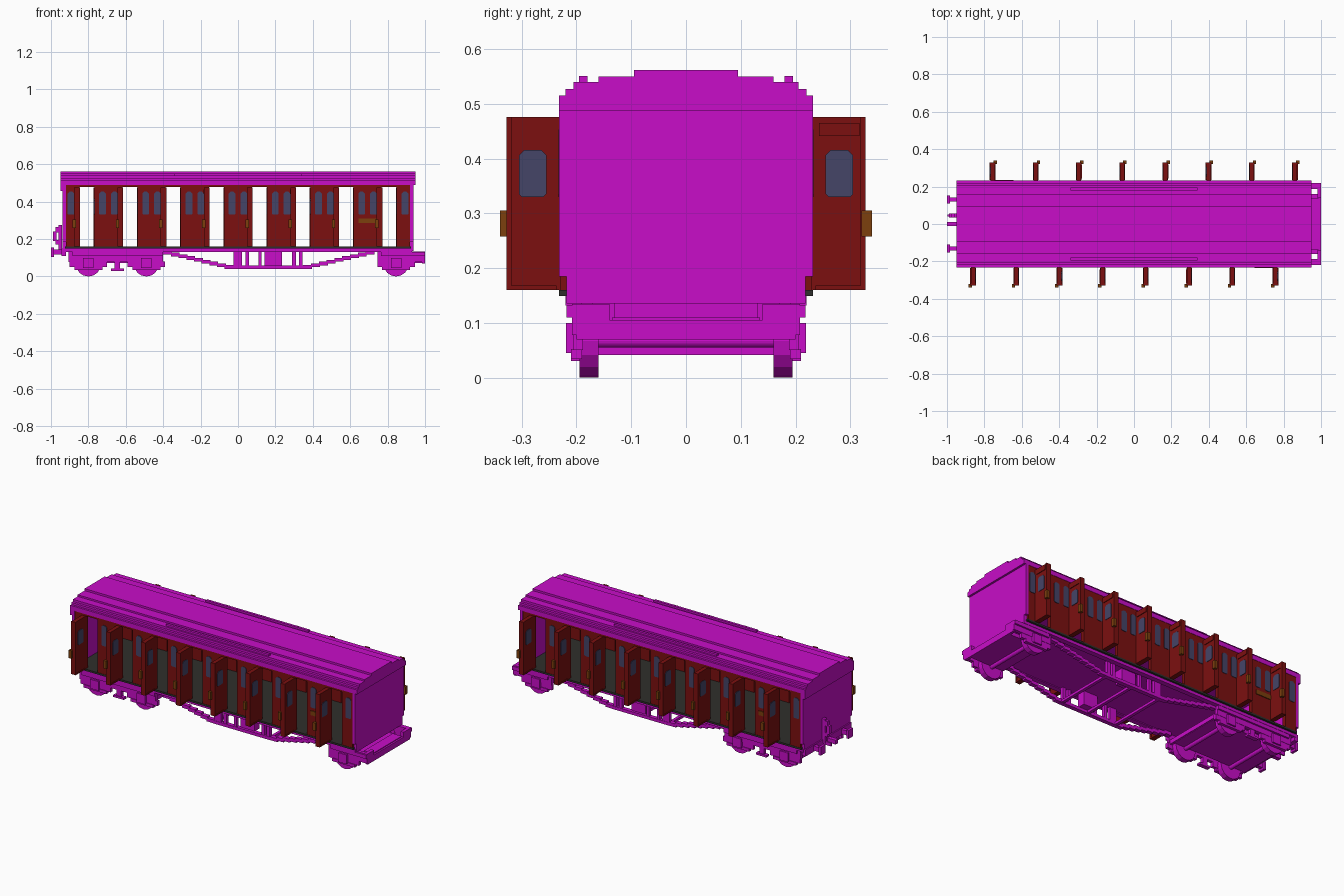
import bpy, bmesh, math
from mathutils import Matrix, Vector

if "Cube" in bpy.data.objects:
    bpy.data.objects.remove(bpy.data.objects["Cube"], do_unlink=True)


def material(name, rgb):
    m = bpy.data.materials.new(name)
    m.use_nodes = True
    m.diffuse_color = (*rgb, 1)
    m.node_tree.nodes["Principled BSDF"].inputs["Base Color"].default_value = (*rgb, 1)
    return m


MAGENTA = material("magenta", (0.58, 0.004, 0.58))
RED = material("dark red", (0.2, 0.005, 0.005))
GLASS = material("blue grey glass", (0.06, 0.058, 0.135))
BROWN = material("brass brown", (0.2, 0.05, 0.004))
GREY = material("dark grey", (0.028, 0.028, 0.025))


def finish(bm, name, mat):
    bmesh.ops.recalc_face_normals(bm, faces=bm.faces)
    me = bpy.data.meshes.new(name)
    bm.to_mesh(me)
    bm.free()
    me.materials.append(mat)
    ob = bpy.data.objects.new(name, me)
    bpy.context.collection.objects.link(ob)
    return ob


def boxes(name, mat, items):
    """One object from boxes given as x0, x1, y0, y1, z0, z1."""
    bm = bmesh.new()
    for x0, x1, y0, y1, z0, z1 in items:
        mid = Vector((x0 + x1, y0 + y1, z0 + z1)) / 2
        size = (abs(x1 - x0), abs(y1 - y0), abs(z1 - z0), 1)
        bmesh.ops.create_cube(bm, size=1, matrix=Matrix.Translation(mid) @ Matrix.Diagonal(size))
    return finish(bm, name, mat)


def prisms(name, mat, items, axis):
    """Extrude (profile, start, end) along x (profile is y, z) or y (profile is x, z)."""
    bm = bmesh.new()
    for pts, a, b in items:
        vs = [bm.verts.new((a, u, w) if axis == "x" else (u, a, w)) for u, w in pts]
        f = bm.faces.new(vs)
        r = bmesh.ops.extrude_face_region(bm, geom=[f])
        d = Vector((b - a, 0, 0)) if axis == "x" else Vector((0, b - a, 0))
        bmesh.ops.translate(bm, vec=d, verts=[v for v in r["geom"] if isinstance(v, bmesh.types.BMVert)])
    return finish(bm, name, mat)


def both(half):
    """Complete a half profile across the centre line."""
    return half + [(-y, z) for y, z in reversed(half)]


def turned(items):
    """Add copies turned half a revolution about z."""
    return items + [(-b[0], -b[1], -b[2], -b[3], b[4], b[5]) for b in items]


def sides(items):
    """Add copies mirrored in y."""
    return items + [(b[0], b[1], -b[2], -b[3], b[4], b[5]) for b in items]


def pane(c, w, z0, z1, k=0.01):
    """Window outline with clipped corners."""
    return [(c - w, z0 + k / 2), (c - w + k / 2, z0), (c + w - k / 2, z0), (c + w, z0 + k / 2),
            (c + w, z1 - k), (c + w - k, z1), (c - w + k, z1), (c - w, z1 - k)]


# Stepped roof and end walls
roof = [(0.232, 0.488), (0.232, 0.515), (0.22, 0.515), (0.22, 0.527), (0.205, 0.527),
        (0.205, 0.54), (0.16, 0.54), (0.16, 0.55), (0.095, 0.55), (0.095, 0.562)]
prisms("roof", MAGENTA, [(both(roof), -0.95, 0.95)], "x")
boxes("rain_strips", MAGENTA, sides([(-0.34, 0.34, 0.18, 0.195, 0.54, 0.551)]))
wall = both([(0.218, 0.135), (0.218, 0.185), (0.232, 0.185), (0.232, 0.489)])
prisms("end_walls", MAGENTA, [(wall, -0.938, -0.92), (wall, 0.92, 0.938)], "x")
boxes("end_roof_lip", MAGENTA, [(-0.95, -0.937, -0.232, 0.232, 0.458, 0.489)])

# Floor and underframe
boxes("floor", GREY, [(-0.925, 0.925, -0.232, 0.232, 0.149, 0.16)])
boxes("underframe", MAGENTA, [(-0.93, 0.93, -0.2, 0.2, 0.137, 0.149)]
      + sides([(-0.93, 0.93, 0.19, 0.22, 0.132, 0.15)]))

# Side panels between the eight doorways of each side
PITCH, HALF = 0.231, 0.04
gaps = [(k - 3.5) * PITCH for k in range(8)]
edges = [-0.92] + [e for g in gaps for e in (g - HALF, g + HALF)] + [0.92]
panels = [(edges[i], edges[i + 1], -0.23, -0.208, 0.158, 0.489) for i in range(0, 18, 2)]
panels.append((-0.92, 0.92, -0.23, -0.208, 0.477, 0.489))
boxes("side_panels", RED, sides(panels))
glass = []
for g in gaps:
    for c in (g - 0.084, g + 0.084):
        for s in (1, -1):
            glass += [(pane(c, 0.018, 0.33, 0.453), s * 0.229, s * 0.233),
                      (pane(c, 0.018, 0.33, 0.453), s * 0.209, s * 0.205)]
prisms("side_windows", GLASS, glass, "y")
boxes("name_plates", BROWN, turned([(0.645, 0.745, -0.235, -0.229, 0.285, 0.311)]))

# Open doors, hinged at one edge of each doorway
leaves, rims, handles, door_glass = [], [], [], []
for g in gaps:
    x1 = g - HALF
    x0 = x1 - 0.024
    leaves.append((x0, x1, -0.328, -0.226, 0.16, 0.476))
    rims += [(x0 - 0.004, x0, -0.317, -0.243, 0.441, 0.465),
             (x0 - 0.003, x1 + 0.003, -0.328, -0.319, 0.16, 0.476),
             (x0 - 0.003, x1 + 0.003, -0.319, -0.236, 0.16, 0.168)]
    handles += [(x0 - 0.012, x0, -0.34, -0.32, 0.258, 0.305),
                (x0 - 0.012, x0 + 0.006, -0.34, -0.328, 0.258, 0.305)]
    for s in (1, -1):
        shape = pane(s * -0.28, 0.025, 0.33, 0.416)
        door_glass += [(shape, s * (x0 - 0.003), s * (x0 + 0.001)),
                       (shape, s * (x1 - 0.001), s * (x1 + 0.003))]
boxes("doors", RED, turned(leaves))
boxes("door_trim", RED, turned(rims))
boxes("door_handles", BROWN, turned(handles))
prisms("door_windows", GLASS, door_glass, "x")

# Truss below the floor: stepped chords, posts and cross bars
chord = []
N = 9
for x_end, x_in in ((-0.4, -0.03), (0.73, 0.355)):
    for i in range(N):
        a = x_end + (x_in - x_end) * i / N
        b = x_end + (x_in - x_end) * (i + 1.15) / N
        z = 0.132 - 0.085 * (i + 1) / N
        chord.append((a, b, 0.17, 0.195, z - 0.006, z + 0.014))
chord.append((-0.035, 0.36, 0.17, 0.195, 0.04, 0.058))
boxes("truss_chords", MAGENTA, sides(chord))
posts = [(a, b, 0.172, 0.193, 0.05, 0.14) for a, b in
         ((-0.025, 0.022), (0.04, 0.058), (0.11, 0.125), (0.29, 0.31), (0.325, 0.345))]
boxes("truss_posts", MAGENTA, sides(posts))
boxes("truss_cross_bars", MAGENTA, [(a, a + 0.018, -0.175, 0.175, 0.041, 0.056)
                                    for a in (-0.03, 0.16, 0.337)])
boxes("equipment_boxes", MAGENTA, sides([(0.142, 0.235, 0.13, 0.18, 0.056, 0.14)]))


# Bogies: a full one at the left end of the side and a shared half one at the other
def bogie(label, x0, x1, axles):
    boxes(label + "_frame", MAGENTA, [(x0 + 0.02, x1 - 0.01, -0.16, 0.16, 0.072, 0.095)]
          + sides([(x0, x1, 0.188, 0.208, 0.078, 0.134), (x0 + 0.02, x1, 0.198, 0.218, 0.11, 0.132)]))
    parts = []
    for a in axles:
        parts += [(a - 0.1, a + 0.1, 0.188, 0.206, 0.05, 0.08),
                  (a - 0.075, a + 0.075, 0.19, 0.21, 0.034, 0.052),
                  (a - 0.028, a + 0.028, 0.19, 0.219, 0.045, 0.1)]
    boxes(label + "_axle_boxes", MAGENTA, sides(parts))
    bm = bmesh.new()
    for a in axles:
        for y, r, d in ((-0.177, 0.067, 0.034), (0.177, 0.067, 0.034), (0, 0.012, 0.34)):
            bmesh.ops.create_cone(bm, cap_ends=True, segments=16, radius1=r, radius2=r, depth=d,
                                  matrix=Matrix.Translation((a, y, 0.067)) @ Matrix.Rotation(math.pi / 2, 4, "X"))
    finish(bm, label + "_wheels", MAGENTA)


bogie("full_bogie", -0.905, -0.4, (-0.8, -0.49))
bogie("shared_bogie", 0.745, 1.0, (0.845,))
boxes("full_bogie_details", MAGENTA, [(-0.9, -0.885, -0.2, 0.2, 0.075, 0.1), (-0.42, -0.405, -0.2, 0.2, 0.075, 0.1)]
      + sides([(-0.68, -0.61, 0.185, 0.21, 0.03, 0.042), (-0.66, -0.63, 0.185, 0.205, 0.042, 0.08)]))
boxes("shared_bogie_bolster", MAGENTA, [(0.93, 0.99, -0.135, 0.135, 0.072, 0.11),
                                        (0.985, 1.0, -0.2, 0.2, 0.07, 0.105)]
      + sides([(0.98, 1.0, 0.14, 0.2, 0.095, 0.134)]))

# Buffers, coupling and pipes on the outer end
boxes("buffers", MAGENTA, sides([(-1.0, -0.985, 0.11, 0.152, 0.105, 0.155),
                                 (-0.986, -0.93, 0.12, 0.142, 0.117, 0.144)]))
boxes("coupling_hook", MAGENTA, [(-1.0, -0.93, -0.012, 0.012, 0.118, 0.143)])
boxes("end_pipes", MAGENTA, [(-0.996, -0.93, 0.04, 0.05, 0.12, 0.14), (-0.96, -0.94, 0.035, 0.055, 0.13, 0.275),
                             (-0.975, -0.955, 0.035, 0.055, 0.235, 0.265), (-0.988, -0.97, 0.035, 0.055, 0.19, 0.24),
                             (-0.975, -0.955, 0.035, 0.055, 0.172, 0.195)])
boxes("end_beam", MAGENTA, [(-0.945, -0.92, -0.218, 0.218, 0.11, 0.15)])
